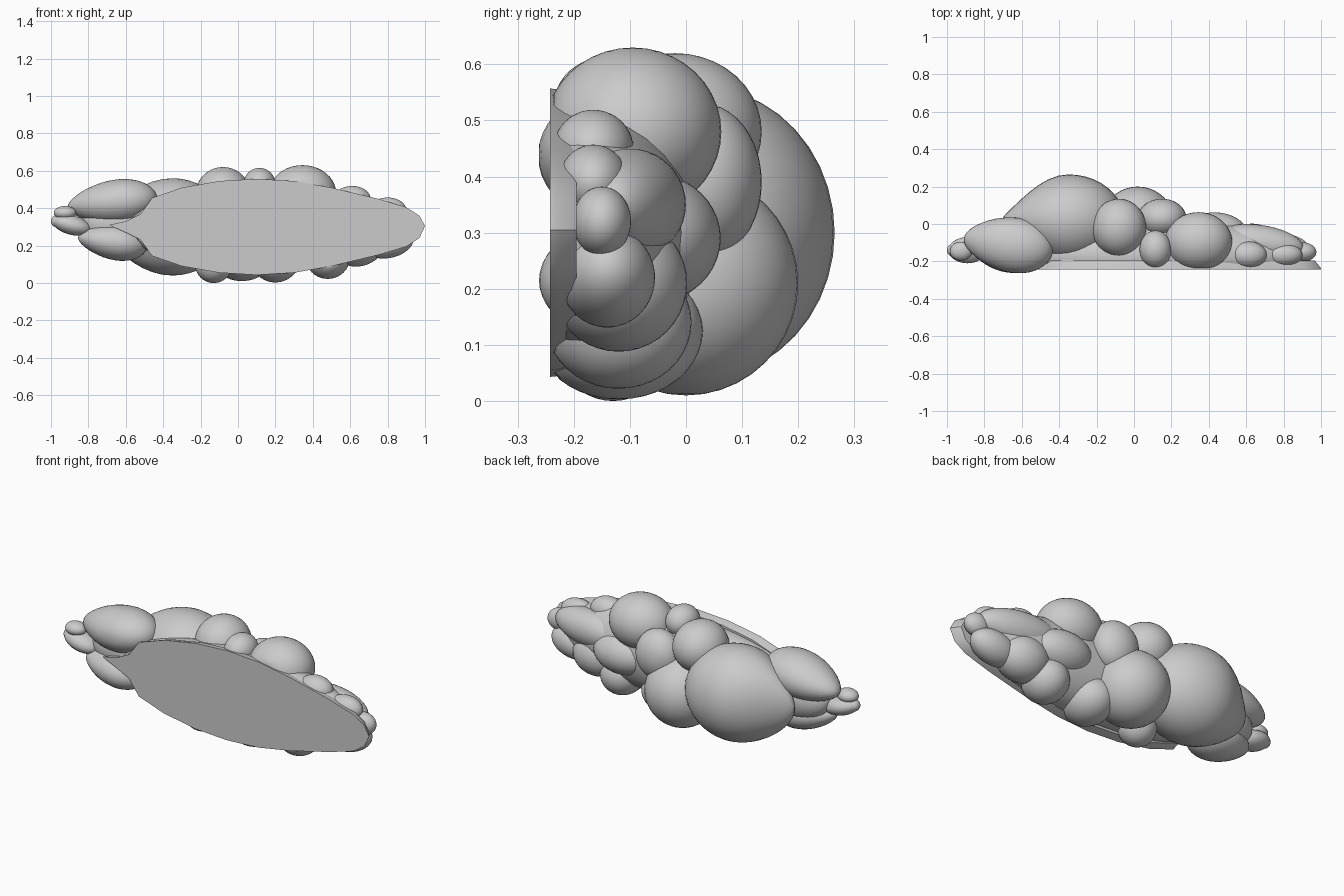
import bpy, bmesh, math
from mathutils import Matrix, Vector

cube = bpy.data.objects.get("Cube")
if cube:
    bpy.data.objects.remove(cube)

grey = bpy.data.materials.new("pale grey")
grey.use_nodes = True
grey.diffuse_color = (0.6, 0.6, 0.6, 1)
grey.node_tree.nodes["Principled BSDF"].inputs["Base Color"].default_value = (0.6, 0.6, 0.6, 1)


def finish(name, bm):
    mesh = bpy.data.meshes.new(name)
    bm.to_mesh(mesh)
    bm.free()
    mesh.materials.append(grey)
    obj = bpy.data.objects.new(name, mesh)
    bpy.context.scene.collection.objects.link(obj)
    bpy.ops.object.select_all(action='DESELECT')
    obj.select_set(True)
    bpy.context.view_layer.objects.active = obj
    bpy.ops.object.shade_smooth_by_angle(angle=math.radians(35))


def puff(name, centre, radii, tilt=0, turn=0, taper=(1, 0, 0), front=-0.236):
    """Ellipsoid lobe, flattened at the front; taper = stretch, y and z narrowing to -x."""
    bm = bmesh.new()
    bmesh.ops.create_uvsphere(bm, u_segments=40, v_segments=20, radius=1)
    stretch, narrow_y, narrow_z = taper
    for v in bm.verts:
        x, y, z = v.co
        t = max(0, -x) ** 2
        v.co = Vector((x * stretch if x < 0 else x, y * (1 - narrow_y * t), z * (1 - narrow_z * t)))
    bmesh.ops.transform(bm, verts=bm.verts, matrix=Matrix.Translation(centre)
                        @ Matrix.Rotation(math.radians(turn), 4, 'Z')
                        @ Matrix.Rotation(math.radians(tilt), 4, 'Y')
                        @ Matrix.Diagonal((*radii, 1)))
    for v in bm.verts:
        v.co.y = max(v.co.y, front)
    finish(name, bm)


# Flat front plate: smooth leaf outline with a narrow stem at its right end
upper = [(-0.69, 0.31), (-0.6, 0.33), (-0.52, 0.37), (-0.46, 0.455), (-0.3, 0.51),
         (-0.1, 0.545), (0.1, 0.557), (0.3, 0.545), (0.5, 0.51), (0.75, 0.45),
         (0.9, 0.405), (0.97, 0.36), (1.0, 0.305)]
lower = [(x, 0.6 - z) for x, z in upper[-2:0:-1]]
bm = bmesh.new()
loops = []
for y, s in ((-0.242, 1), (-0.23, 0.995), (-0.195, 0.96)):
    loops.append([bm.verts.new((0.15 + (x - 0.15) * s, y, 0.3 + (z - 0.3) * s))
                  for x, z in upper + lower])
n = len(loops[0])
for a, b in zip(loops, loops[1:]):
    for i in range(n):
        bm.faces.new((a[i], a[(i + 1) % n], b[(i + 1) % n], b[i]))
bm.faces.new(loops[0])
bm.faces.new(loops[-1])
bmesh.ops.recalc_face_normals(bm, faces=bm.faces)
finish("front_plate", bm)

# Filling behind the lobes
puff("core", (0.15, -0.17, 0.3), (0.75, 0.2, 0.235))

# Large lobes
puff("main_lobe", (-0.35, 0.025, 0.3), (0.295, 0.24, 0.26), taper=(1.2, 0.7, 0.25))
puff("lower_middle_lobe", (0.02, 0.0, 0.21), (0.2, 0.2, 0.2))
puff("upper_middle_lobe", (-0.08, -0.02, 0.48), (0.145, 0.155, 0.14))
puff("upper_left_lobe", (0.345, -0.095, 0.48), (0.18, 0.158, 0.15))
puff("back_middle_lobe", (0.15, 0.03, 0.39), (0.13, 0.105, 0.14))
puff("back_left_lobe", (0.43, -0.06, 0.29), (0.18, 0.122, 0.115))

# Small lobes along the top edge
puff("top_bead", (0.115, -0.135, 0.53), (0.085, 0.1, 0.085))
puff("top_left_bead", (0.61, -0.165, 0.447), (0.1, 0.072, 0.072))
puff("top_end_bead", (0.8, -0.165, 0.39), (0.1, 0.062, 0.067))
puff("left_end_bead", (0.9, -0.15, 0.32), (0.075, 0.052, 0.062))

# Lobes along the back and the lower edge of the left end
puff("left_back_lobe", (0.67, -0.1, 0.35), (0.24, 0.095, 0.1), turn=-8)
puff("left_lower_lobe", (0.8, -0.14, 0.22), (0.14, 0.085, 0.087), tilt=-10)
puff("left_under_lobe", (0.63, -0.12, 0.21), (0.15, 0.122, 0.122))
puff("under_left_lobe", (0.48, -0.12, 0.14), (0.12, 0.13, 0.118))
puff("under_middle_lobe", (0.2, -0.12, 0.125), (0.13, 0.15, 0.122))
puff("under_right_lobe", (-0.13, -0.13, 0.1), (0.1, 0.1, 0.1))

# Lobes wrapping over the right end
puff("right_upper_lobe", (-0.63, -0.115, 0.435), (0.2, 0.148, 0.12), tilt=-6, turn=-8,
     taper=(1.42, 0.2, 0.25), front=-0.262)
puff("right_lower_lobe", (-0.64, -0.14, 0.215), (0.155, 0.122, 0.095), tilt=8,
     taper=(1.4, 0.2, 0.25), front=-0.262)
puff("right_inner_lobe", (-0.62, -0.1, 0.32), (0.22, 0.11, 0.13))
puff("right_tip_lower", (-0.89, -0.14, 0.31), (0.105, 0.07, 0.052), tilt=15)
puff("right_tip_upper", (-0.925, -0.145, 0.375), (0.06, 0.05, 0.037))
puff("right_tip_end", (-0.965, -0.14, 0.33), (0.035, 0.035, 0.033))
